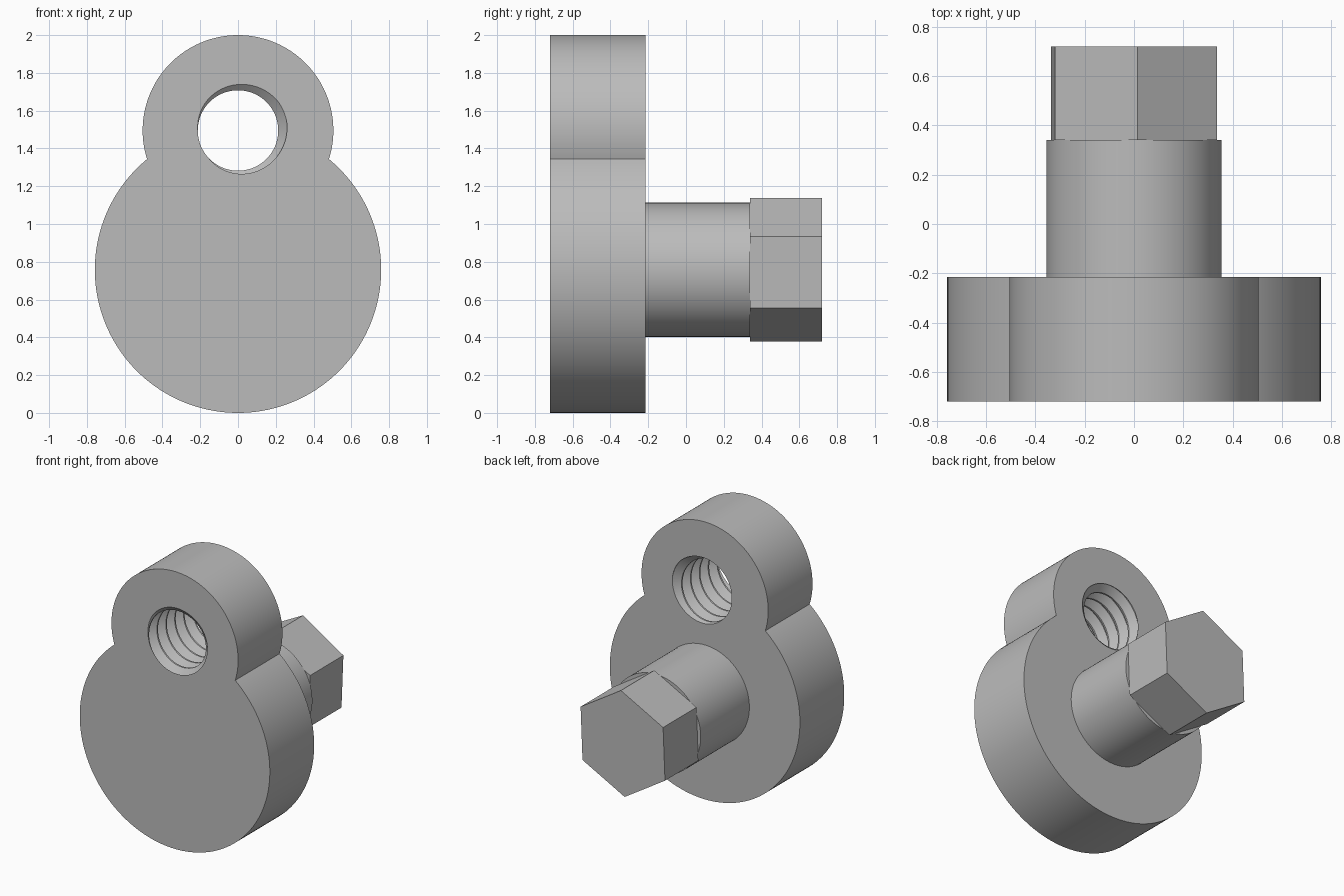
import bpy, bmesh, math
from math import pi, sin, cos, atan2, hypot

cube = bpy.data.objects.get("Cube")
if cube:
    bpy.data.objects.remove(cube)

grey = bpy.data.materials.new("plain grey")
grey.use_nodes = True
COLOUR = (0.5, 0.5, 0.5, 1)
grey.diffuse_color = COLOUR
grey.node_tree.nodes["Principled BSDF"].inputs["Base Color"].default_value = COLOUR


def make_object(name, bm):
    bmesh.ops.recalc_face_normals(bm, faces=bm.faces)
    mesh = bpy.data.meshes.new(name)
    bm.to_mesh(mesh)
    bm.free()
    mesh.materials.append(grey)
    obj = bpy.data.objects.new(name, mesh)
    bpy.context.collection.objects.link(obj)
    return obj


def prism(name, outline, y0, y1):
    """Extrude an x-z outline from y0 to y1."""
    bm = bmesh.new()
    face = bm.faces.new([bm.verts.new((x, y0, z)) for x, z in outline])
    new = bmesh.ops.extrude_face_region(bm, geom=[face])["geom"]
    bmesh.ops.translate(bm, vec=(0, y1 - y0, 0),
                        verts=[v for v in new if isinstance(v, bmesh.types.BMVert)])
    return make_object(name, bm)


def arc(cz, r, a0, a1, n):
    return [(r * cos(a0 + (a1 - a0) * i / n), cz + r * sin(a0 + (a1 - a0) * i / n))
            for i in range(n)]


def smooth(obj):
    bpy.ops.object.select_all(action="DESELECT")
    obj.select_set(True)
    bpy.context.view_layer.objects.active = obj
    bpy.ops.object.shade_smooth_by_angle(angle=math.radians(25))


FRONT, BACK, SHAFT_END, HEAD_END = -0.72, -0.215, 0.34, 0.72
BIG_Z, BIG_R = 0.758, 0.758
EYE_Z, EYE_R = 1.495, 0.505

# Plate: two overlapping discs in one outline
gap = EYE_Z - BIG_Z
rise = (gap ** 2 + BIG_R ** 2 - EYE_R ** 2) / (2 * gap)
half = math.sqrt(BIG_R ** 2 - rise ** 2)
big_a, eye_a = atan2(rise, half), atan2(rise - gap, half)
outline = arc(EYE_Z, EYE_R, eye_a, pi - eye_a, 90)
outline += arc(BIG_Z, BIG_R, pi - big_a, 2 * pi + big_a, 120)
plate = prism("plate", outline, FRONT, BACK)

# Thread cutter: a solid screw with a flat crest and V-shaped groove
PITCH, TURNS, SIDES = 0.101, 9, 64
thread = [(0.0, 0.213), (0.12, 0.213), (0.52, 0.262), (0.6, 0.262)]
rows = TURNS * len(thread) + 1
start = FRONT - 2.5 * PITCH
bm = bmesh.new()
grid = []
for j in range(SIDES):
    a = -2 * pi * j / SIDES
    column = []
    for k in range(rows):
        turn, p = divmod(k, len(thread))
        offset, r = thread[p]
        y = start + PITCH * (turn + offset + j / SIDES)
        column.append(bm.verts.new((r * cos(a), y, EYE_Z + r * sin(a))))
    grid.append(column)
step = len(thread)
for j in range(SIDES):
    here = grid[j]
    there = grid[j + 1] if j + 1 < SIDES else grid[0][step:]
    for k in range(min(len(here), len(there)) - 1):
        bm.faces.new((here[k], here[k + 1], there[k + 1], there[k]))
# The last wrap leaves spare rows: close both ends with fans
for edge_loop, y in (
        ([c[0] for c in grid] + grid[0][step:0:-1], start - PITCH),
        ([grid[0][-1]] + [c[rows - 1 - step] for c in grid[1:]], start + PITCH * (TURNS + 2))):
    if y > BACK:
        edge_loop = ([grid[0][rows - 1 - step]] + [c[rows - 1 - step] for c in grid[1:]]
                     + grid[0][:rows - 1 - step:-1])
        for c in grid[1:]:
            bmesh.ops.delete(bm, geom=c[rows - step:], context="VERTS")
    tip = bm.verts.new((0, y, EYE_Z))
    for i, v in enumerate(edge_loop):
        bm.faces.new((v, edge_loop[(i + 1) % len(edge_loop)], tip))
cutter = make_object("thread_cutter", bm)
cutter.hide_render = True

cut = plate.modifiers.new("threaded hole", "BOOLEAN")
cut.operation, cut.solver, cut.object = "DIFFERENCE", "EXACT", cutter
bpy.context.view_layer.objects.active = plate
bpy.ops.object.modifier_apply(modifier=cut.name)
bpy.data.objects.remove(cutter)
smooth(plate)

# Round shaft behind the plate
shaft = prism("shaft", arc(BIG_Z, 0.355, 0, 2 * pi, 96), BACK, SHAFT_END)
smooth(shaft)

# Six-sided head, turned slightly
turn = pi / 2 - 0.04
prism("hex_head", arc(BIG_Z, 0.38, turn, turn + 2 * pi, 6), SHAFT_END, HEAD_END)
